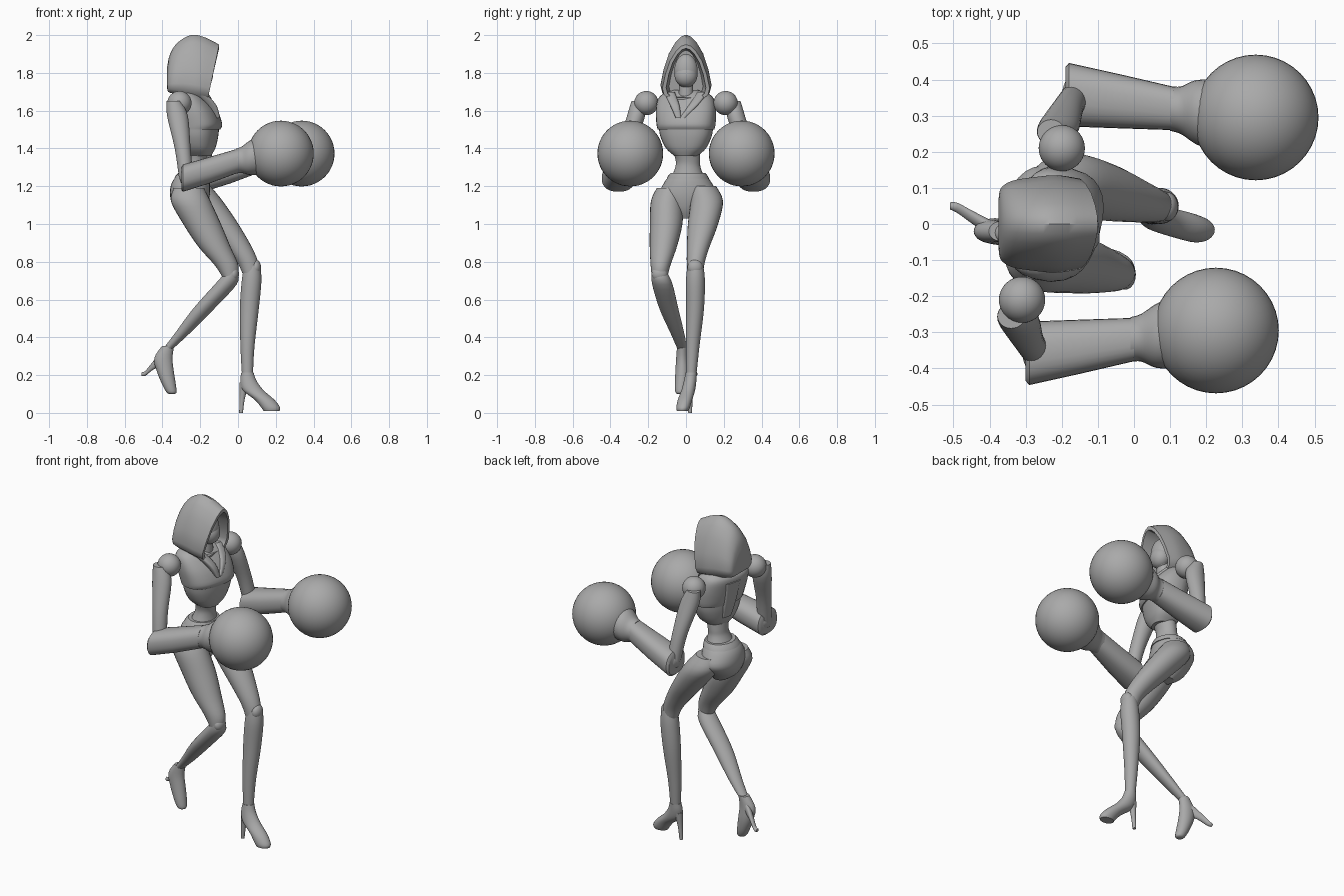
import bpy
import bmesh
from math import sin, cos, pi, radians, copysign
from mathutils import Vector

default_cube = bpy.data.objects.get("Cube")
if default_cube:
    bpy.data.objects.remove(default_cube, do_unlink=True)

# One plain grey for the whole figure
GREY = (.4, .4, .4, 1)
grey_material = bpy.data.materials.new("plain grey")
grey_material.use_nodes = True
grey_material.diffuse_color = GREY
shader = grey_material.node_tree.nodes["Principled BSDF"]
shader.inputs["Base Color"].default_value = GREY
shader.inputs["Roughness"].default_value = .6

SIDES = 28
CHEST_YAW = radians(-15)


def finish(obj):
    """Give an object its colour and smooth shading with sharp edges kept."""
    obj.data.materials.append(grey_material)
    bpy.ops.object.select_all(action="DESELECT")
    obj.select_set(True)
    bpy.context.view_layer.objects.active = obj
    bpy.ops.object.shade_smooth_by_angle(angle=radians(38))
    return obj


def skin(name, rings):
    """Join equal rings of points into one closed skin."""
    mesh = bpy.data.meshes.new(name)
    bm = bmesh.new()
    loops = [[bm.verts.new(point) for point in ring] for ring in rings]
    for lower, upper in zip(loops, loops[1:]):
        count = len(lower)
        for i in range(count):
            j = (i + 1) % count
            bm.faces.new((lower[i], lower[j], upper[j], upper[i]))
    bm.faces.new(loops[0])
    bm.faces.new(loops[-1])
    bmesh.ops.recalc_face_normals(bm, faces=bm.faces[:])
    bm.to_mesh(mesh)
    bm.free()
    obj = bpy.data.objects.new(name, mesh)
    bpy.context.collection.objects.link(obj)
    return finish(obj)


def blend(rows, steps=4):
    """Refine a list of sections with a smooth curve through them."""
    vectors = [Vector(row) for row in rows]
    result = []
    for i in range(len(vectors) - 1):
        start, end = vectors[i], vectors[i + 1]
        before = vectors[max(i - 1, 0)]
        after = vectors[min(i + 2, len(vectors) - 1)]
        for step in range(steps):
            t = step / steps
            leave, arrive = (end - before) / 2, (after - start) / 2
            bend = start * 2 - end * 2 + leave + arrive
            rise = (end - start) * 3 - leave * 2 - arrive
            result.append(start + leave * t + rise * t * t + bend * t ** 3)
    return result + [vectors[-1]]


def loft(name, rows, axis="z", yaw=0, power=2, smooth=True):
    """Sections are (position, centre, centre, half size, half size) along an axis."""
    rings = []
    for position, first, second, half_a, half_b in (blend(rows) if smooth else rows):
        ring = []
        for i in range(SIDES):
            angle = 2 * pi * i / SIDES
            c, s = cos(angle), sin(angle)
            a = half_a * copysign(abs(c) ** (2 / power), c)
            b = half_b * copysign(abs(s) ** (2 / power), s)
            u = first + a * cos(yaw) - b * sin(yaw)
            v = second + a * sin(yaw) + b * cos(yaw)
            ring.append((u, v, position) if axis == "z" else (position, u, v))
        rings.append(ring)
    return skin(name, rings)


def ball(name, centre, radii):
    bpy.ops.mesh.primitive_uv_sphere_add(segments=40, ring_count=24, location=centre)
    obj = bpy.context.object
    obj.name = name
    obj.scale = radii
    return finish(obj)


# Hood: pointed arches from the back of the head to the rim, then inward
ARCH = [(0, 1), (.2, .97), (.42, .88), (.68, .7), (.88, .45), (1, .2), (.93, .08), (.7, 0)]
outline = ARCH + [(-y, z) for y, z in reversed(ARCH[1:])]


def hood_ring(x_low, x_high, width, low, high):
    return [(x_low + (x_high - x_low) * z, width * y, low + (high - low) * z)
            for y, z in outline]


hood_sections = [
    (-.375, -.375, .07, 1.72, 1.83),
    (-.37, -.36, .1, 1.7, 1.9),
    (-.34, -.32, .12, 1.69, 1.96),
    (-.28, -.25, .13, 1.68, 2),
    (-.22, -.18, .135, 1.67, 1.99),
    (-.16, -.1, .125, 1.66, 1.95),
]
hood_rings = [hood_ring(*row) for row in blend(hood_sections)]
hood_rings.append(hood_ring(-.16, -.1, .105, 1.67, 1.93))
hood_rings.append(hood_ring(-.26, -.23, .09, 1.68, 1.92))
skin("hood", hood_rings)

# Face, lower mask and neck
ball("face", (-.19, 0, 1.81), (.05, .062, .09))
ball("face_mask", (-.185, 0, 1.785), (.052, .06, .06))
loft("neck", [(1.6, -.23, 0, .05, .055), (1.67, -.21, 0, .036, .04),
              (1.76, -.21, 0, .036, .038)])

# Torso: chest shell over ribs over a narrow waist
loft("chest_plate", [
    (1.5, -.205, 0, .102, .15), (1.53, -.205, 0, .113, .156),
    (1.6, -.225, 0, .108, .16), (1.66, -.25, 0, .09, .15),
    (1.69, -.255, 0, .065, .12), (1.71, -.255, 0, .04, .06),
], yaw=CHEST_YAW, power=2.5)
loft("ribs", [
    (1.36, -.205, 0, .06, .06), (1.4, -.205, 0, .08, .105),
    (1.46, -.205, 0, .093, .135), (1.51, -.205, 0, .097, .145),
], yaw=CHEST_YAW, power=2.4)
loft("waist", [(1.24, -.235, .01, .075, .09), (1.3, -.225, .01, .055, .067),
               (1.34, -.22, .01, .053, .065), (1.4, -.21, 0, .06, .075)])
loft("back_panel", [(1.42, -.275, .02, .02, .03), (1.52, -.305, .025, .018, .04),
                    (1.64, -.325, .025, .016, .05)], yaw=CHEST_YAW, power=5)
for side in (-1, 1):
    loft("collar_strip", [
        (1.7, -.21, .09 * side, .03, .03),
        (1.63, -.14, .05 * side - .01, .025, .025),
        (1.56, -.105, .01 * side - .03, .01, .014),
    ], power=3)

# Hips
loft("pelvis", [
    (1.27, -.235, .01, .075, .085), (1.22, -.25, .01, .1, .125),
    (1.15, -.255, .01, .105, .15), (1.08, -.25, 0, .085, .09),
    (1.03, -.23, 0, .04, .04),
])
loft("belt", [(1.24, -.243, .01, .095, .112), (1.255, -.24, .01, .09, .105),
              (1.27, -.235, .01, .08, .092)], smooth=False)

# Arms: the left one is the right one mirrored and moved forward
for label, side, shift in (("right", -1, 0), ("left", 1, .11)):
    def arm(rows, along_x=False):
        if along_x:
            return [(x + shift, y * side, z, a, b) for x, y, z, a, b in rows]
        return [(z, x + shift, y * side, a, b) for z, x, y, a, b in rows]

    ball(label + "_shoulder", (-.31 + shift, .21 * side, 1.64), (.064, .064, .064))
    loft(label + "_upper_arm", arm([
        (1.65, -.34, .255, .038, .034), (1.57, -.32, .265, .055, .048),
        (1.4, -.293, .32, .042, .042), (1.25, -.275, .35, .038, .04),
    ]))
    ball(label + "_elbow", (-.265 + shift, .35 * side, 1.25), (.045, .07, .055))
    loft(label + "_forearm", arm([
        (-.3, .36, 1.24, .075, .06), (-.29, .358, 1.243, .088, .072),
        (-.15, .34, 1.285, .075, .07), (0, .32, 1.335, .06, .064),
    ], along_x=True), axis="x", power=2.4, smooth=False)
    loft(label + "_cuff", arm([
        (-.01, .32, 1.333, .062, .066), (.02, .315, 1.34, .066, .07),
        (.06, .31, 1.35, .088, .09), (.11, .3, 1.36, .1, .1),
    ], along_x=True), axis="x")
    ball(label + "_round_fist", (.227 + shift, .295 * side, 1.373), (.174, .174, .174))

# Right leg, bent and trailing
loft("right_thigh", [
    (1.19, -.26, -.085, .08, .07), (1.12, -.25, -.1, .105, .086),
    (1, -.19, -.105, .1, .086), (.88, -.125, -.12, .085, .072),
    (.78, -.06, -.135, .062, .052), (.71, -.04, -.14, .037, .04),
])
ball("right_kneecap", (-.025, -.14, .735), (.03, .042, .04))
loft("right_shin", [
    (.74, -.035, -.14, .035, .042), (.68, -.065, -.125, .058, .054),
    (.55, -.183, -.09, .056, .05), (.42, -.296, -.045, .039, .036),
    (.34, -.37, -.02, .026, .026),
])
loft("right_shoe", [
    (.355, -.37, -.02, .032, .027), (.29, -.395, -.02, .048, .032),
    (.22, -.385, -.02, .045, .036), (.15, -.365, -.025, .036, .034),
    (.11, -.352, -.03, .027, .026), (.1, -.35, -.03, .014, .014),
])
loft("right_heel", [
    (-.4, -.01, .29, .022, .038), (-.45, .02, .25, .018, .022),
    (-.49, .045, .21, .014, .013), (-.51, .05, .205, .01, .01),
], axis="x")

# Left leg, planted in front
loft("left_thigh", [
    (1.2, -.22, .09, .075, .07), (1.12, -.18, .11, .1, .086),
    (1, -.09, .09, .092, .08), (.88, 0, .065, .072, .06),
    (.8, .05, .052, .056, .048), (.74, .068, .048, .045, .042),
])
ball("left_kneecap", (.092, .048, .77), (.03, .04, .042))
loft("left_shin", [
    (.78, .075, .05, .042, .042), (.7, .072, .05, .052, .05),
    (.55, .06, .048, .05, .047), (.35, .05, .035, .037, .036),
    (.2, .05, .028, .029, .027),
])
loft("left_shoe", [
    (.215, .05, .028, .032, .03), (.17, .055, .022, .043, .033),
    (.12, .08, .012, .055, .036), (.07, .14, -.005, .052, .038),
    (.03, .172, -.015, .05, .036), (.01, .178, -.018, .042, .03),
])
loft("left_heel", [
    (.16, .035, .024, .026, .024), (.08, .023, .022, .014, .014),
    (0, .016, .022, .01, .01),
])
